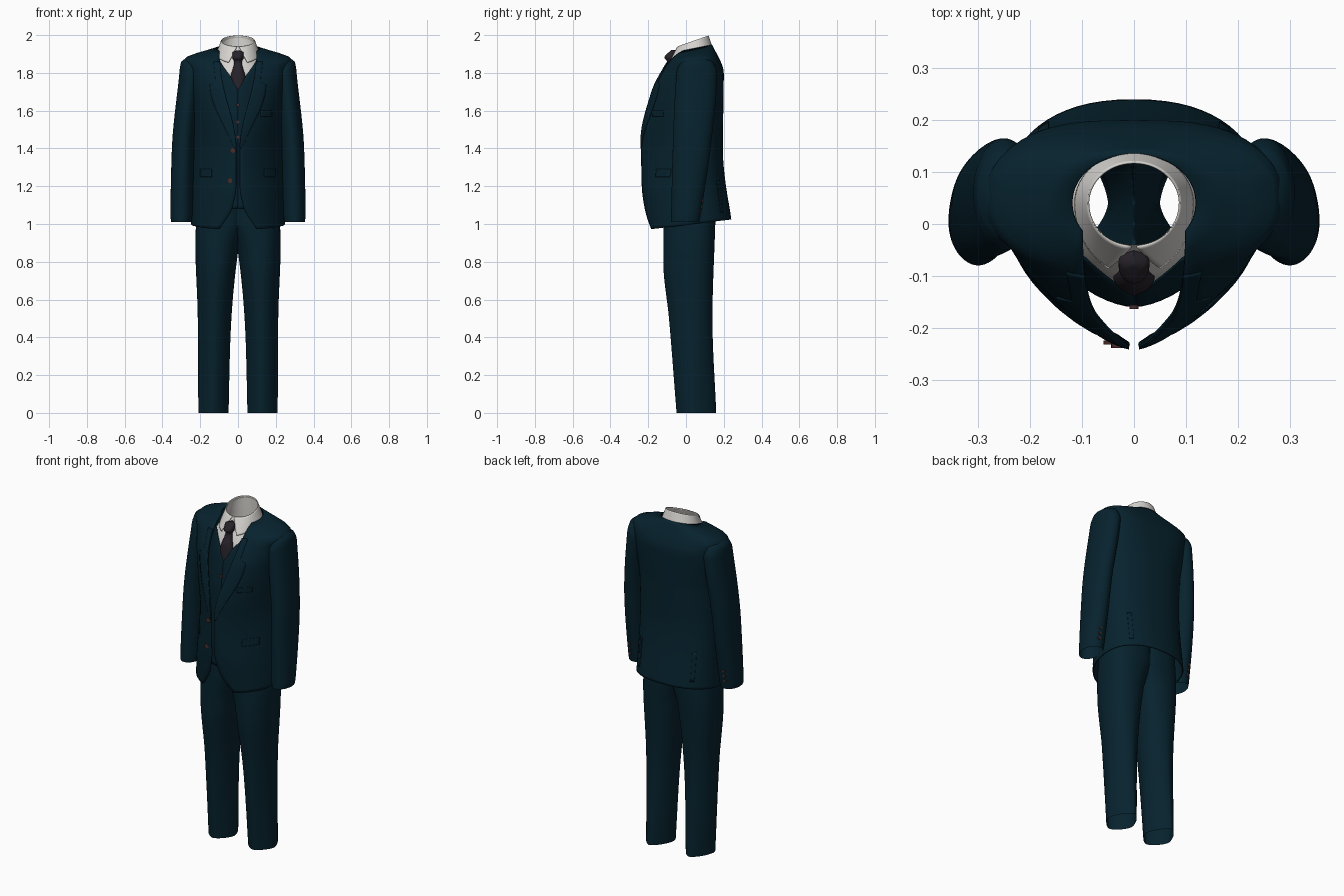
import bpy, bmesh, math

if "Cube" in bpy.data.objects:
    bpy.data.objects.remove(bpy.data.objects["Cube"], do_unlink=True)


def material(name, *rgb):
    m = bpy.data.materials.new(name)
    m.use_nodes = True
    m.diffuse_color = (*rgb, 1)
    node = m.node_tree.nodes["Principled BSDF"]
    node.inputs["Base Color"].default_value = (*rgb, 1)
    node.inputs["Roughness"].default_value = 0.8
    return m


NAVY = material("navy_cloth", .002, .016, .027)
WHITE = material("white_cotton", .68, .66, .63)
SILK = material("charcoal_silk", .02, .016, .022)
BROWN = material("brown_button", .06, .025, .024)


def at(value, z):
    """A constant, or a smooth curve without overshoot through {height: value} keys."""
    if not isinstance(value, dict):
        return value
    zs, vs = list(value.keys()), list(value.values())
    z = min(max(z, zs[0]), zs[-1])
    slopes = [(vs[i + 1] - vs[i]) / (zs[i + 1] - zs[i]) for i in range(len(zs) - 1)]

    def tangent(i):
        if i == 0 or i == len(slopes):
            return slopes[max(i - 1, 0)]
        before, after = slopes[i - 1], slopes[i]
        return 2 * before * after / (before + after) if before * after > 0 else 0

    i = max(k for k in range(len(slopes)) if zs[k] <= z)
    span = zs[i + 1] - zs[i]
    t = (z - zs[i]) / span
    ease = t * t * (3 - 2 * t)
    bend = tangent(i) * t * (1 - t) ** 2 - tangent(i + 1) * t * t * (1 - t)
    return vs[i] + (vs[i + 1] - vs[i]) * ease + span * bend


def finish(name, bm, mat, thick=0.0, mirror=False):
    mesh = bpy.data.meshes.new(name)
    bm.to_mesh(mesh)
    bm.free()
    mesh.materials.append(mat)
    mesh.polygons.foreach_set("use_smooth", [True] * len(mesh.polygons))
    ob = bpy.data.objects.new(name, mesh)
    bpy.context.scene.collection.objects.link(ob)
    if mirror:
        ob.modifiers.new("mirror", "MIRROR").merge_threshold = 0.0005
    if thick:
        ob.modifiers.new("thickness", "SOLIDIFY").thickness = thick


def heights(bottom, top, steps):
    return [bottom + (top - bottom) * i / steps for i in range(steps + 1)]


def grid(bm, rings, closed):
    rows = [[bm.verts.new(p) for p in r] for r in rings]
    n = len(rows[0])
    for a, b in zip(rows, rows[1:]):
        for i in range(n if closed else n - 1):
            j = (i + 1) % n
            bm.faces.new((a[i], a[j], b[j], b[i]))


def ring(z, closed, width, front, back, centre=0, middle=.04, gap=0,
         front_power=2, back_power=2, tilt=0, seg=56):
    """Oval cross-section, optionally open by 'gap' each side of the front centre."""
    start = math.asin(min(1, (gap / width) ** (front_power / 2))) if gap > 0 else 0
    pts = []
    for i in range(seg if closed else seg + 1):
        a = start + 2 * (math.pi - start) * i / seg
        s, c = math.sin(a), math.cos(a)
        n, edge = (front_power, front) if c > 0 else (back_power, back)
        x = centre + math.copysign(width * abs(s) ** (2 / n), s)
        y = middle + (edge - middle) * abs(c) ** (2 / n)
        pts.append((x, y, z + tilt * (y - middle)))
    return pts


def loft(name, mat, bottom, top, shape, steps=40, thick=0.0, mirror=False):
    """Skin of stacked ovals whose measures follow the curves in 'shape'."""
    closed = "gap" not in shape
    bm = bmesh.new()
    grid(bm, [ring(z, closed, **{k: at(v, z) for k, v in shape.items()})
              for z in heights(bottom, top, steps)], closed)
    finish(name, bm, mat, thick, mirror)


# Jacket body, open at the front with rounded hem corners
JACKET = dict(
    width={1: .25, 1.4: .24, 1.8: .262, 1.87: .285, 1.93: .12},
    front={1: -.205, 1.2: -.235, 1.45: -.24, 1.7: -.19, 1.93: -.06},
    back={1: .24, 1.4: .195, 1.8: .2, 1.93: .138},
    gap={1: .1, 1.1: .03, 1.2: .01, 1.4: .01, 1.8: .09, 1.93: .1},
    front_power={1: 2, 1.4: 1.5, 1.87: 2.2, 1.93: 2},
    back_power={1.6: 2.3, 1.85: 3, 1.93: 2},
    tilt={1: .12, 1.2: 0, 1.8: 0, 1.93: .2})
loft("jacket_body", NAVY, 1, 1.93, JACKET, steps=60, thick=.006)


def jacket_y(z, x, side="front"):
    """Depth of the jacket surface at a height and width."""
    width, edge, power = (at(JACKET[k], z) for k in ("width", side, side + "_power"))
    return .04 + (edge - .04) * max(0, 1 - abs(x / width) ** power) ** (1 / power)


def patch(name, bottom, top, inner, outer, side="front", steps=8, mirror=False):
    """Thin cloth plate lying on the jacket."""
    lift = .003 if side == "back" else -.003
    rings = []
    for z in heights(bottom, top, steps):
        a, b = at(inner, z), at(outer, z)
        xs = heights(a, b, 8)
        if side == "back":
            xs.reverse()
        rings.append([(x, jacket_y(z, x, side) + lift, z) for x in xs])
    bm = bmesh.new()
    grid(bm, rings, False)
    finish(name, bm, NAVY, .003, mirror)


patch("lapels", 1.4, 1.86, JACKET["gap"], {1.4: .02, 1.74: .15, 1.75: .12, 1.86: .13},
      steps=48, mirror=True)
patch("pocket_flaps", 1.25, 1.29, .14, .2, mirror=True)
patch("breast_pocket", 1.57, 1.6, .12, .18)
patch("side_vents", 1.06, 1.23, .165, .185, side="back", mirror=True)

# Sleeves, open at the cuff and closed at the shoulder
SLEEVE = dict(
    centre={1: .3, 1.4: .29, 1.8: .25},
    width={1: .052, 1.04: .058, 1.2: .06, 1.8: .06, 1.86: .05, 1.89: 0},
    middle={1: 0, 1.4: .04, 1.8: .06},
    front={1: -.08, 1.4: -.07, 1.8: -.05, 1.86: -.02, 1.89: .06},
    back={1: .07, 1.4: .13, 1.8: .165, 1.86: .14, 1.89: .06})
loft("sleeves", NAVY, 1.01, 1.89, SLEEVE, steps=60, mirror=True)

# Trousers: one creased leg with a flat centre seam, mirrored, open at waist and cuffs
bm = bmesh.new()
legs = []
for z in heights(0, 1.1, 44):
    inner = at({0: .05, .4: .04, .85: 0, 1: -.05}, z)
    outer = at({0: .21, .5: .213, .9: .226, 1.1: .215}, z)
    crease = at({0: 1.5, .5: 1.8, 1: 2.3}, z)
    leg = ring(z, True, (outer - inner) / 2, at({0: -.05, .5: -.09, .8: -.12, 1.1: -.12}, z),
               at({0: .16, .5: .14, 1: .155}, z), (outer + inner) / 2,
               front_power=crease, back_power=crease)
    legs.append([(max(x, 0), y, h) for x, y, h in leg])
grid(bm, legs, True)
seam = [f for f in bm.faces if all(v.co.x < .0001 for v in f.verts)]
bmesh.ops.delete(bm, geom=seam, context='FACES')
finish("trousers", bm, NAVY, mirror=True)

# Waistcoat with a V neck
loft("waistcoat", NAVY, 1.08, 1.86, dict(
    width={1: .21, 1.86: .19}, back=.13, front_power=1.7,
    front={1: -.15, 1.5: -.16, 1.7: -.14, 1.9: -.08},
    gap={1: 0, 1.69: 0, 1.86: .095}), thick=.004)

# Shirt front and neck band
loft("shirt", WHITE, 1.66, 1.97, dict(
    width={1.66: .18, 1.8: .16, 1.9: .11, 1.97: .09}, back=.12,
    front={1.66: -.13, 1.8: -.1, 1.97: -.04}, tilt={1.8: 0, 1.97: .35}))

# Folded collar leaf with front points
loft("shirt_collar", WHITE, 1.9, 1.97, dict(
    width={1.9: .115, 1.97: .09}, front={1.9: -.1, 1.97: -.045},
    back={1.9: .14, 1.97: .12}, gap={1.9: .05, 1.97: .005}, tilt=.35), steps=10, thick=.004)

# Necktie: flared blade under a knot
loft("necktie", SILK, 1.69, 1.92, dict(
    width={1.69: .02, 1.77: .04, 1.86: .02, 1.88: .03, 1.91: .03, 1.92: 0},
    front={1.69: -.14, 1.8: -.125, 1.86: -.1, 1.88: -.115, 1.92: -.08},
    middle={1.69: -.12, 1.92: -.07}, back={1.69: -.11, 1.92: -.05}, seg=20))


def button(name, x, y, z, radius):
    bpy.ops.mesh.primitive_cylinder_add(vertices=16, radius=radius, depth=.008,
                                        location=(x, y, z), rotation=(math.pi / 2, 0, 0))
    ob = bpy.context.object
    ob.name = name
    ob.data.materials.append(BROWN)


# Buttons on jacket, waistcoat and cuffs
for z, x in ((1.39, -.03), (1.23, -.045)):
    button("jacket_button", x, jacket_y(z, x) - .003, z, .014)
for z in (1.46, 1.54, 1.63):
    button("waistcoat_button", 0, -.16, z, .009)
for side in (-1, 1):
    for z in heights(1.06, 1.12, 2):
        button("cuff_button", side * .31, at(SLEEVE["back"], z), z, .008)
